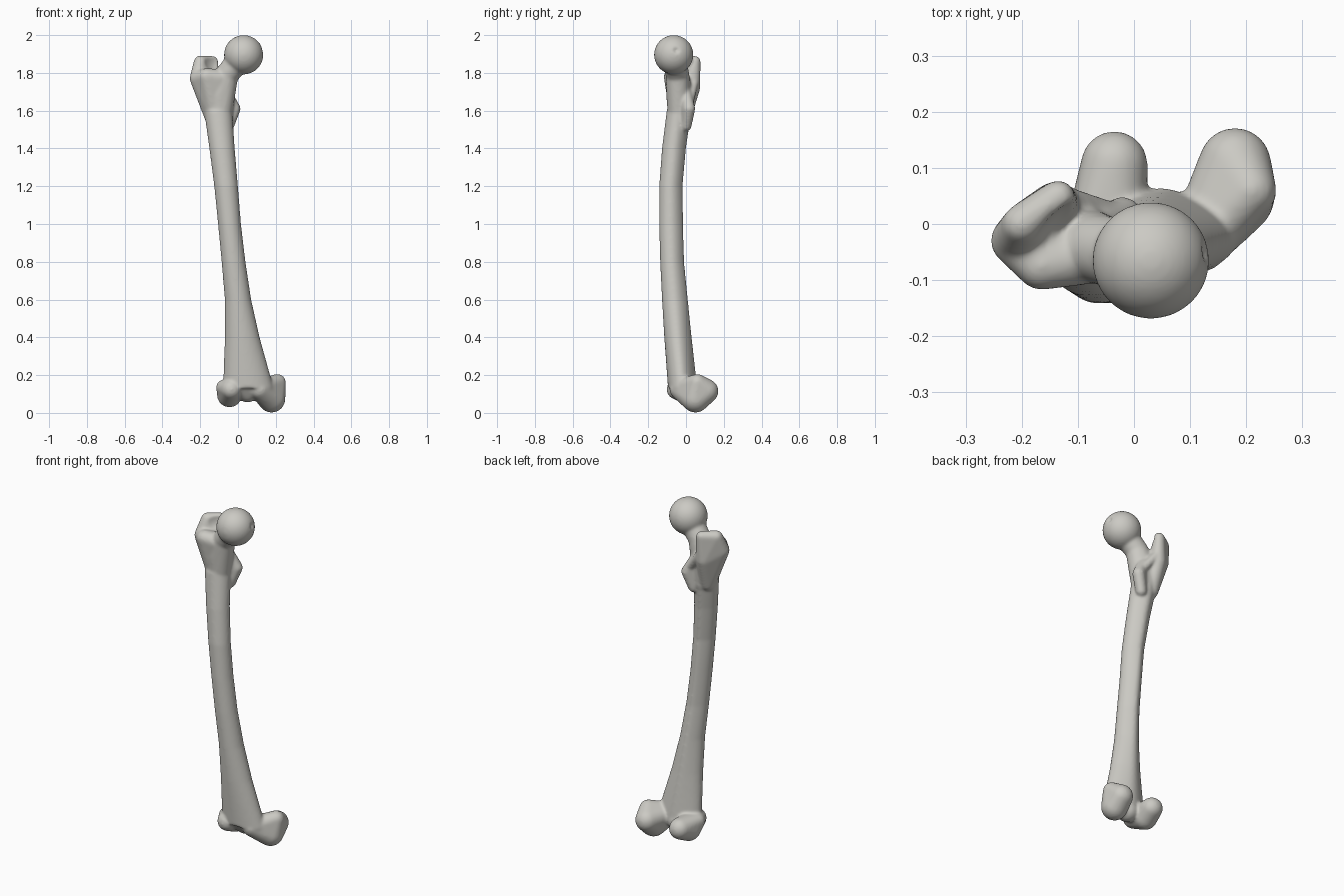
import bpy, bmesh, math
from mathutils import Matrix, Vector

cube = bpy.data.objects.get("Cube")
if cube:
    bpy.data.objects.remove(cube, do_unlink=True)

ivory = bpy.data.materials.new("bone_ivory")
ivory.use_nodes = True
colour = (0.6, 0.59, 0.55, 1)
ivory.diffuse_color = colour
ivory.node_tree.nodes["Principled BSDF"].inputs["Base Color"].default_value = colour

# All part measurements below are in hundredths of a unit
UNIT = 0.01


def make_object(name, bm):
    bmesh.ops.scale(bm, vec=Vector.Fill(3, UNIT), verts=bm.verts)
    bmesh.ops.recalc_face_normals(bm, faces=bm.faces)
    mesh = bpy.data.meshes.new(name)
    bm.to_mesh(mesh)
    bm.free()
    mesh.materials.append(ivory)
    obj = bpy.data.objects.new(name, mesh)
    bpy.context.collection.objects.link(obj)
    return obj


def hull(name, *balls):
    """Rounded solid wrapped tightly around balls (x, y, z, radius)."""
    bm = bmesh.new()
    for *centre, radius in balls:
        bmesh.ops.create_icosphere(bm, subdivisions=3, radius=radius,
                                   matrix=Matrix.Translation(centre))
    wrapped = bmesh.ops.convex_hull(bm, input=bm.verts)
    spare = {v for v in wrapped["geom_interior"] + wrapped["geom_unused"]
             if isinstance(v, bmesh.types.BMVert)}
    bmesh.ops.delete(bm, geom=list(spare), context='VERTS')
    return make_object(name, bm)


def ellipsoid(name, centre, radii, turn=0):
    bm = bmesh.new()
    placement = (Matrix.Translation(centre)
                 @ Matrix.Rotation(math.radians(turn), 4, 'Z')
                 @ Matrix.Diagonal((*radii, 1)))
    bmesh.ops.create_icosphere(bm, subdivisions=4, radius=1, matrix=placement)
    return make_object(name, bm)


def loft(name, bottom, step, sections, sides=40):
    """Evenly stacked rounded sections (x0, x1, y0, y1), ridged at the back."""
    bm = bmesh.new()
    rings = []
    for level, (x0, x1, y0, y1) in enumerate(sections, 1):
        z = max(level * step, bottom) if level > 1 else bottom
        ring = []
        for i in range(sides):
            angle = math.tau * i / sides
            across, along = math.cos(angle), math.sin(angle)
            back = max(along, 0)
            across *= 1 - 0.12 * back
            along -= 0.1 * (back - back ** 9)
            ring.append(bm.verts.new(((x0 + x1 + (x1 - x0) * across) / 2,
                                      (y0 + y1 + (y1 - y0) * along) / 2, z)))
        rings.append(ring)
    for low, high in zip(rings, rings[1:]):
        for i in range(sides):
            bm.faces.new((low[i - 1], low[i], high[i], high[i - 1]))
    bm.faces.new(rings[0])
    bm.faces.new(rings[-1])
    return make_object(name, bm)


def join(name, objects):
    bpy.ops.object.select_all(action='DESELECT')
    for obj in objects:
        obj.select_set(True)
    bpy.context.view_layer.objects.active = objects[0]
    bpy.ops.object.join()
    objects[0].name = name
    return objects[0]


# Long bowed shaft, flaring towards the knee
shaft = loft("shaft", 13, 20, [
    (-8, 19, -9.5, 6), (-7, 11.5, -11.5, 3), (-7, 7, -12.7, 1),
    (-8.7, 4, -13.7, -1), (-10.6, 1.6, -14.2, -1.5), (-12.6, 0, -14.2, -1.8),
    (-15.2, -1.7, -12.7, 0), (-18, -3, -10.2, 3)])

# Ball head and the neck sloping down into the shaft
head = ellipsoid("head", (3, -6.5, 189.6), (10.4, 10.4, 10.4))
neck_middle = (-6, -4.5, 179, 6.2)
neck = hull("neck", (0, -6, 186, 6.6), neck_middle)
neck_base = hull("neck_base", neck_middle, (-10, -3.5, 169, 7), (-9.5, -3.5, 155, 6))

# Large outer knob: crest behind, shoulder in front
outer_corner = (-21.2, -3, 177, 4.4)
crest = hull("outer_knob_crest", outer_corner, (-13.5, 4.8, 186, 3),
             (-20, 0, 185.7, 3.5), (-14, 3, 172, 4.5), (-13, -2, 156, 4.5))
shoulder = hull("outer_knob_shoulder", outer_corner, (-16.5, -7.3, 178, 4.5),
                (-10, -6, 177, 5), (-12, -3, 160, 6))

# Small inner knob behind, with a ridge leading to the outer knob
inner_knob = hull("inner_knob", (-2, 1.5, 161, 3.4), (-5, 0, 152, 3), (-6, 0, 169, 3))
knob_ridge = hull("knob_ridge", (-3, 1.5, 163, 2.2), (-13, 4.5, 176, 2.5))

# Knee end: two condyles and the saddle between them
right_condyle = hull("right_condyle", (-3.5, -4.8, 12.5, 5.5), (-4.5, 4, 9.5, 6.6),
                     (-3.5, 10.6, 12, 6), (-7.4, 0, 13.5, 4.2))
left_condyle = hull("left_condyle", (11.5, -3.2, 12.5, 5.5), (17.8, 5, 7.4, 7.3),
                    (18, 10.7, 11.5, 6.5), (20.8, 6, 16, 4.6))
saddle = hull("saddle", (-1, -3.5, 15, 5), (10, -2, 15, 5.5), (5, 0.5, 11.5, 6))

bone = join("thigh_bone", [shaft, head, neck, neck_base, crest, shoulder, inner_knob,
                           knob_ridge, right_condyle, left_condyle, saddle])

# Hollows: pit in the ball, fossa in the outer knob, groove between the condyles
ball_pit = ellipsoid("ball_pit", (13.9, -5, 192.2), (2, 2.2, 2.2))
fossa = ellipsoid("knob_fossa", (-13.5, -1.5, 187.5), (3, 7, 6), -40)
groove = ellipsoid("front_groove", (4.5, -12.5, 9), (5, 4, 8))
hollows = join("hollow_cutters", [ball_pit, fossa, groove])
hollows.hide_render = True
hollows.hide_set(True)


def fuse(name):
    modifier = bone.modifiers.new(name, 'REMESH')
    modifier.mode = 'VOXEL'
    modifier.voxel_size = 0.006
    modifier.use_smooth_shade = True


# Fuse the parts, carve the hollows, then soften every seam
fuse("fuse_parts")
carve = bone.modifiers.new("carve_hollows", 'BOOLEAN')
carve.operation = 'DIFFERENCE'
carve.object = hollows
fuse("fuse_hollows")
soften = bone.modifiers.new("soften", 'SMOOTH')
soften.factor = 0.5
soften.iterations = 12
